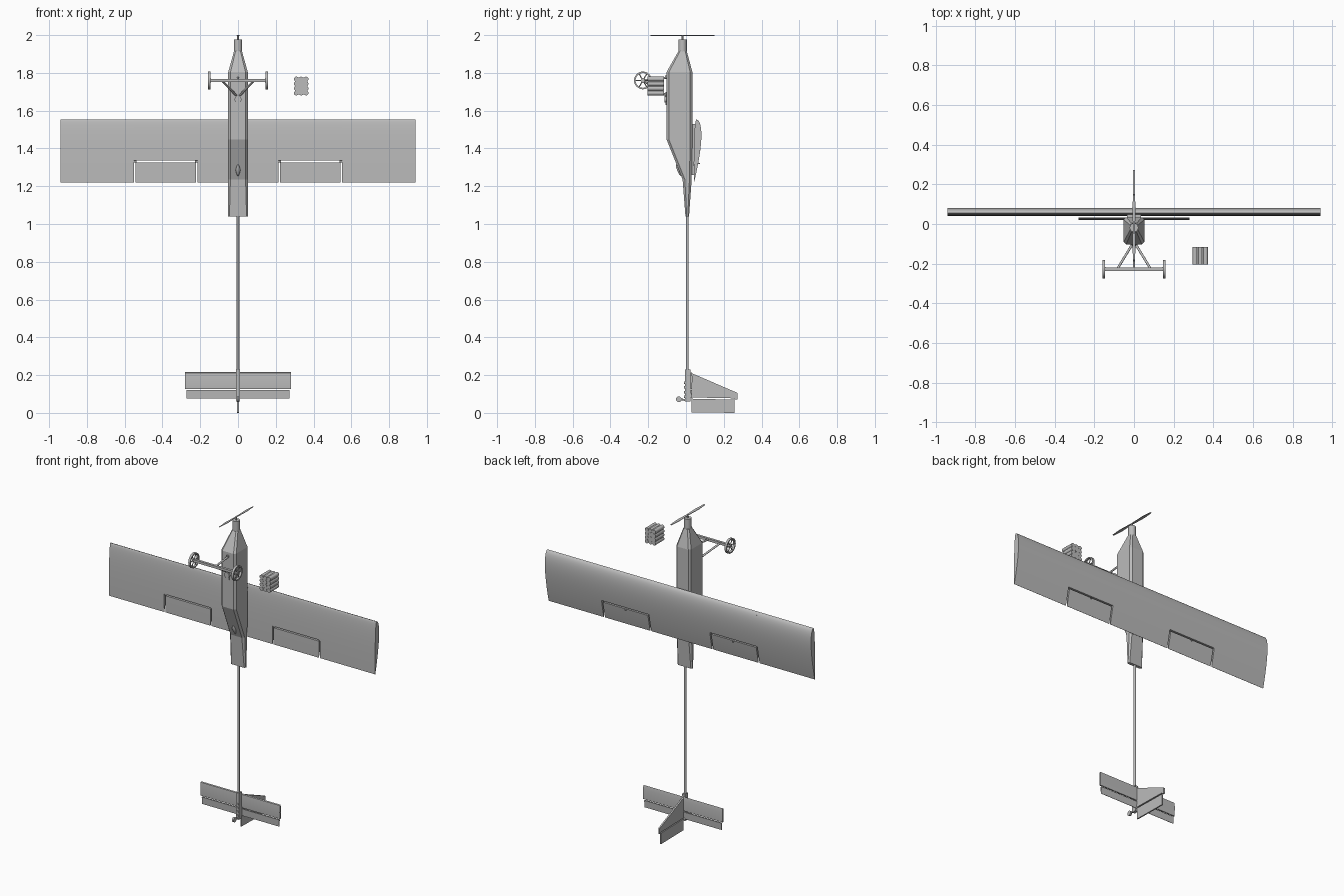
import bpy, bmesh, math
from mathutils import Vector

cube = bpy.data.objects.get("Cube")
if cube:
    bpy.data.objects.remove(cube, do_unlink=True)

grey = bpy.data.materials.new("plain_grey")
grey.use_nodes = True
grey.diffuse_color = (0.5, 0.5, 0.5, 1)
grey.node_tree.nodes["Principled BSDF"].inputs["Base Color"].default_value = (0.5, 0.5, 0.5, 1)


def finish(name, bm, smooth=False):
    bmesh.ops.recalc_face_normals(bm, faces=bm.faces[:])
    mesh = bpy.data.meshes.new(name)
    bm.to_mesh(mesh)
    bm.free()
    mesh.materials.append(grey)
    obj = bpy.data.objects.new(name, mesh)
    bpy.context.collection.objects.link(obj)
    if smooth:
        bpy.ops.object.select_all(action='DESELECT')
        obj.select_set(True)
        bpy.context.view_layer.objects.active = obj
        bpy.ops.object.shade_smooth_by_angle(angle=math.radians(35))
    return obj


def loft(name, rings, smooth=False, closed=False):
    """Skin a series of equal-length rings; cap the ends unless closed."""
    bm = bmesh.new()
    loops = [[bm.verts.new(p) for p in ring] for ring in rings]
    n = len(loops[0])
    pairs = list(zip(loops, loops[1:]))
    if closed:
        pairs.append((loops[-1], loops[0]))
    else:
        bm.faces.new(loops[0])
        bm.faces.new(loops[-1])
    for a, b in pairs:
        for i in range(n):
            j = (i + 1) % n
            bm.faces.new((a[i], a[j], b[j], b[i]))
    return finish(name, bm, smooth)


def box(name, x, y, z):
    return loft(name, [[(x[0], y[0], h), (x[1], y[0], h), (x[1], y[1], h), (x[0], y[1], h)] for h in z])


def rod(name, a, b, r, sides=12, r2=None):
    """Cylinder or cone between two points."""
    a, b = Vector(a), Vector(b)
    turn = (b - a).to_track_quat('Z', 'Y')
    rings = []
    for c, rad in ((a, r), (b, r if r2 is None else r2)):
        rings.append([c + turn @ Vector((rad * math.cos(t), rad * math.sin(t), 0))
                      for t in (2 * math.pi * i / sides for i in range(sides))])
    return loft(name, rings, True)


def plate(name, outline, half):
    """Upright plate from a y,z outline."""
    return loft(name, [[(x, y, z) for y, z in outline] for x in (-half, half)])


# Fuselage: chamfered rectangular sections along its length
def section(z, w, y0, y1):
    c = min(0.012, 0.35 * (y1 - y0), 0.4 * w)
    return [(-w + c, y0, z), (w - c, y0, z), (w, y0 + c, z), (w, y1 - c, z),
            (w - c, y1, z), (-w + c, y1, z), (-w, y1 - c, z), (-w, y0 + c, z)]


loft("fuselage", [section(*s) for s in (
    (1.04, 0.052, -0.003, 0.016), (1.236, 0.052, -0.018, 0.03), (1.448, 0.052, -0.103, 0.034),
    (1.804, 0.052, -0.103, 0.034), (1.915, 0.021, -0.04, 0.004))])

# Motor, shaft and propeller
MY = -0.018
rod("motor", (0, MY, 1.91), (0, MY, 1.978), 0.022, 20)
rod("motor_shaft", (0, MY, 1.97), (0, MY, 2.0), 0.005)
loft("propeller", [[(-w, MY + y, 1.995), (w, MY + y, 1.997), (w, MY + y, 2.0), (-w, MY + y, 1.998)]
                   for y, w in ((-0.17, 0.003), (-0.1, 0.009), (0, 0.005), (0.1, 0.009), (0.17, 0.003))])

# Wing: airfoil sections, cut short ahead of each aileron
LE, CHORD = 1.553, 0.333


def foil(x, s0, s1, count=18):
    upper, lower = [], []
    for i in range(count + 1):
        s = s0 + (s1 - s0) * (i / count) ** 1.6
        t = 10 * (0.2969 * math.sqrt(s) - 0.126 * s - 0.3516 * s**2 + 0.2843 * s**3 - 0.1015 * s**4)
        y, z = 0.055 - 0.013 * s, LE - CHORD * s
        upper.append((x, y + 0.03 * t, z))
        lower.append((x, y - 0.008 * t, z))
    if s0 == 0:
        lower = lower[1:]
    return upper + lower[::-1]


def span(name, x0, x1, s0=0.0, s1=1.0):
    loft(name, [foil(x0, s0, s1), foil(x1, s0, s1)], True)


AIL0, AIL1, HINGE = 0.215, 0.55, 0.655
span("wing_centre", -AIL0, AIL0)
for side, label in ((1, "left"), (-1, "right")):
    span(f"{label}_wing_outer", side * AIL1, side * 0.94)
    span(f"{label}_wing_mid", side * AIL0, side * AIL1, 0, HINGE)
    span(f"{label}_aileron", side * (AIL0 + 0.008), side * (AIL1 - 0.008), HINGE + 0.025, 1)
    for x in (AIL0 + 0.006, AIL1 - 0.006):
        rod(f"{label}_aileron_hinge", (side * (x - 0.006), 0.051, 1.33),
            (side * (x + 0.006), 0.051, 1.33), 0.005)
    hx = side * 0.38
    box(f"{label}_aileron_horn", (hx - 0.003, hx + 0.003), (0.05, 0.073), (1.318, 1.324))
box("wing_saddle", (-0.035, 0.035), (0.02, 0.05), (1.26, 1.53))

# Tail boom and its mount
rod("tail_boom", (0, 0.007, 1.06), (0, 0.007, 0.1), 0.007)
box("tail_mount", (-0.01, 0.01), (-0.005, 0.024), (0.06, 0.23))
for z in (0.085, 0.11, 0.135, 0.16):
    rod("mount_screw", (0, -0.01, z), (0, 0.0, z), 0.007)

# Tailplane and elevator
loft("tailplane", [[(x, 0.024, 0.127), (x, 0.021, 0.17), (x, 0.024, 0.212), (x, 0.03, 0.216),
                    (x, 0.034, 0.19), (x, 0.032, 0.127)] for x in (-0.28, 0.28)], True)
loft("elevator", [[(x, 0.024, 0.12), (x, 0.032, 0.12), (x, 0.029, 0.075), (x, 0.027, 0.075)]
                  for x in (-0.273, 0.273)])

# Fin and rudder
plate("fin", [(0.024, 0.213), (0.272, 0.106), (0.272, 0.07), (0.258, 0.07), (0.258, 0.077), (0.024, 0.082)], 0.005)
plate("rudder", [(0.03, 0.075), (0.256, 0.07), (0.256, 0.0), (0.03, 0.003)], 0.004)

# Tail wheel
rod("tail_wheel_strut", (0, 0.005, 0.068), (0, -0.038, 0.072), 0.005)
rod("tail_wheel", (-0.006, -0.038, 0.072), (0.006, -0.038, 0.072), 0.015, 20)

# Main landing gear
GY, GZ = -0.228, 1.76
box("axle_beam", (-0.15, 0.15), (GY - 0.008, GY + 0.008), (GZ - 0.008, GZ + 0.008))
for side, label in ((1, "left"), (-1, "right")):
    rod(f"{label}_gear_leg", (side * 0.085, GY, GZ), (side * 0.004, -0.095, 1.675), 0.006)
    wx = side * 0.152
    # Wheel rim as a closed ring of rectangular sections
    rim = []
    for i in range(32):
        a = 2 * math.pi * i / 32
        rim.append([(wx + dx, GY + r * math.cos(a), GZ + r * math.sin(a))
                    for dx, r in ((-0.007, 0.047), (0.007, 0.047), (0.007, 0.039), (-0.007, 0.039))])
    loft(f"{label}_wheel_rim", rim, True, True)
    rod(f"{label}_wheel_hub", (wx - 0.008, GY, GZ), (wx + 0.008, GY, GZ), 0.01, 16)
    for k in range(3):
        a = math.pi * k / 3
        d = Vector((0, math.cos(a), math.sin(a))) * 0.042
        c = Vector((wx, GY, GZ))
        rod(f"{label}_wheel_spokes", c - d, c + d, 0.003, 8)
rod("gear_centre_strut", (0, GY, GZ), (0, -0.095, 1.775), 0.006)
rod("gear_lower_fitting", (0, -0.1, 1.66), (0, -0.114, 1.66), 0.018, 20)
box("gear_plate", (-0.012, 0.012), (-0.108, -0.1), (1.63, 1.7))
rod("gear_upper_fitting", (0, -0.1, 1.778), (0, -0.11, 1.778), 0.009, 16)

# Belly blister
bm = bmesh.new()
bmesh.ops.create_uvsphere(bm, u_segments=16, v_segments=10, radius=1)
for v in bm.verts:
    taper = 1 - 0.4 * abs(v.co.z)
    v.co = Vector((v.co.x * 0.013 * taper, v.co.y * 0.009 - 0.038 - v.co.z * 0.012, 1.285 + v.co.z * 0.031))
finish("belly_blister", bm, True)

# Battery pack: rows of cells around a solid core
box("battery_core", (0.302, 0.367), (-0.203, -0.118), (1.685, 1.775))
for col in range(3):
    for row in range(4):
        x, z = 0.3085 + 0.026 * col, 1.693 + 0.0248 * row
        rod("battery_cell", (x, -0.205, z), (x, -0.117, z), 0.0125, 14)
